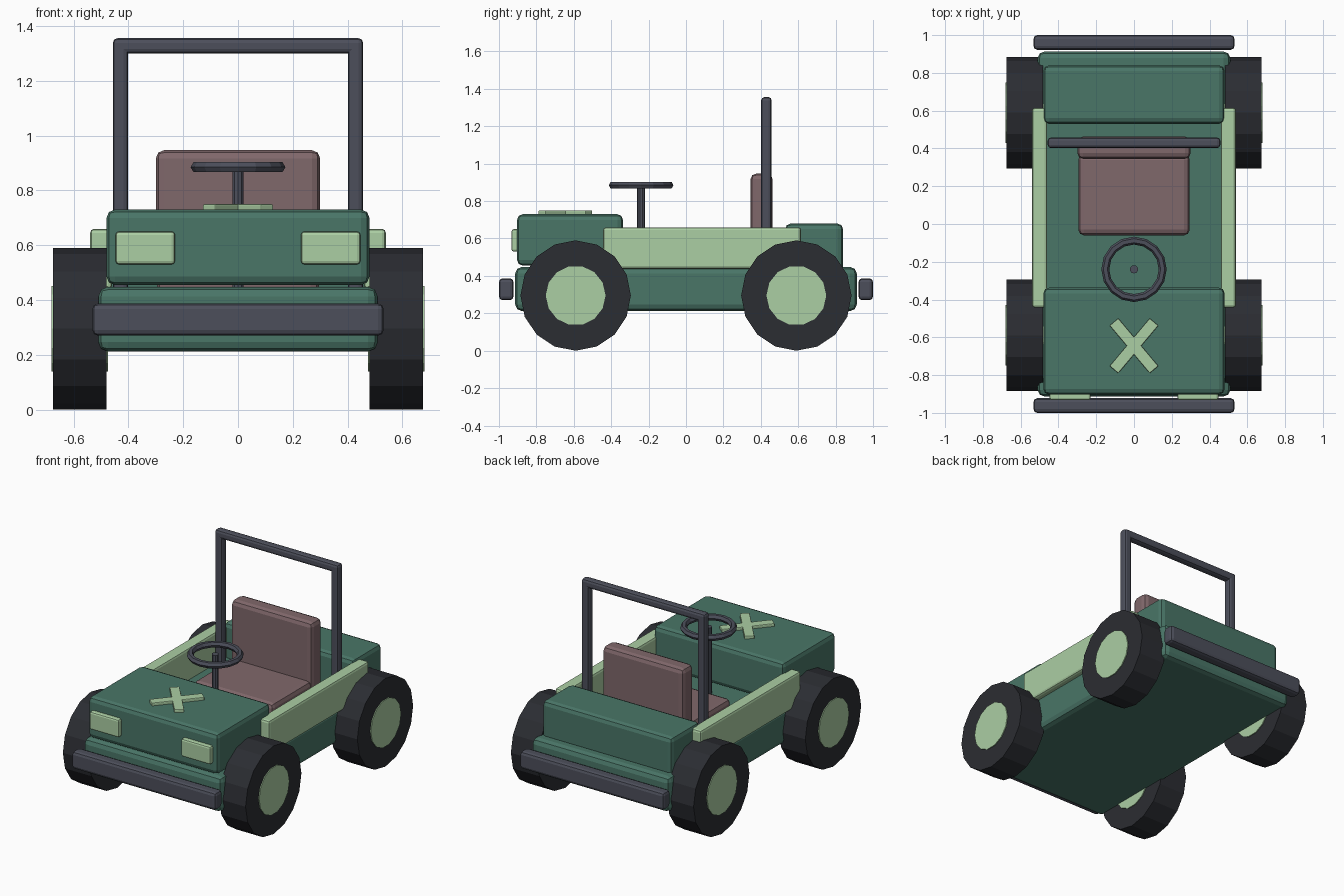
import bpy
from math import radians

if "Cube" in bpy.data.objects:
    bpy.data.objects.remove(bpy.data.objects["Cube"])


def material(name, rgb):
    m = bpy.data.materials.new(name)
    m.diffuse_color = (*rgb, 1)
    m.use_nodes = True
    m.node_tree.nodes["Principled BSDF"].inputs["Base Color"].default_value = m.diffuse_color
    return m


GREEN = material("body_green", (0.067, 0.18, 0.136))
PALE = material("pale_green", (0.41, 0.62, 0.37))
RUBBER = material("rubber", (0.024, 0.026, 0.032))
METAL = material("dark_metal", (0.073, 0.078, 0.105))
LEATHER = material("seat_brown", (0.216, 0.138, 0.147))


def finish(name, mat):
    ob = bpy.context.object
    ob.name = name
    ob.data.materials.append(mat)
    return ob


def box(name, mat, x, y, z, bevel=0.03, turn=0):
    """Bevelled box from (min, max) ranges on each axis."""
    ranges = (x, y, z)
    bpy.ops.mesh.primitive_cube_add(size=1, location=[(a + b) / 2 for a, b in ranges])
    ob = finish(name, mat)
    ob.scale = [b - a for a, b in ranges]
    bpy.ops.object.transform_apply(location=False, rotation=False, scale=True)
    ob.rotation_euler.z = radians(turn)
    mod = ob.modifiers.new("bevel", 'BEVEL')
    mod.width = bevel
    mod.segments = 2
    return ob


def cylinder(name, mat, loc, radius, depth, sides, sideways=False):
    bpy.ops.mesh.primitive_cylinder_add(
        vertices=sides, radius=radius, depth=depth, location=loc,
        rotation=(0, radians(90) if sideways else 0, 0))
    return finish(name, mat)


# Body
box("chassis", GREEN, (-0.51, 0.51), (-0.913, 0.913), (0.212, 0.448), 0.035)
box("hood", GREEN, (-0.48, 0.48), (-0.903, -0.337), (0.455, 0.73))
box("rear_deck", GREEN, (-0.48, 0.48), (0.53, 0.84), (0.42, 0.68))

# Seat
box("seat_cushion", LEATHER, (-0.295, 0.295), (-0.06, 0.37), (0.42, 0.56))
box("seat_back", LEATHER, (-0.3, 0.3), (0.345, 0.463), (0.44, 0.947))

# Steering wheel and column
cylinder("steering_column", METAL, (0, -0.24, 0.665), 0.022, 0.45, 10)
bpy.ops.mesh.primitive_torus_add(major_segments=16, minor_segments=6, location=(0, -0.24, 0.885),
                                 major_radius=0.152, minor_radius=0.021)
finish("steering_wheel", METAL)

# Crossed strips on the hood
for i, turn in enumerate((50, -50)):
    box(f"hood_strip_{i}", PALE, (-0.165, 0.165), (-0.675, -0.615), (0.725, 0.75), 0.005, turn)

# Roll bar crosspiece
box("roll_bar_top", METAL, (-0.457, 0.457), (0.402, 0.458), (1.3, 1.356), 0.017)

for s, side in ((-1, "left"), (1, "right")):
    def span(a, b):
        return sorted((s * a, s * b))
    # Parts repeated on both sides
    box(f"side_panel_{side}", PALE, span(0.46, 0.54), (-0.443, 0.615), (0.437, 0.66), 0.015)
    box(f"headlight_{side}", PALE, span(0.23, 0.447), (-0.933, -0.88), (0.53, 0.65), 0.012)
    box(f"roll_bar_post_{side}", METAL, span(0.401, 0.457), (0.402, 0.458), (0.42, 1.35), 0.017)
    for e, end in ((-1, "front"), (1, "rear")):
        c = (s * 0.578, e * 0.59, 0.295)
        cylinder(f"tire_{end}_{side}", RUBBER, c, 0.295, 0.195, 16, True)
        cylinder(f"hub_{end}_{side}", PALE, c, 0.16, 0.207, 14, True)

# Bumpers
for e, end in ((-1, "front"), (1, "rear")):
    box(f"bumper_{end}", METAL, (-0.532, 0.532), sorted((e * 0.922, e * 1.0)), (0.27, 0.387), 0.02)
